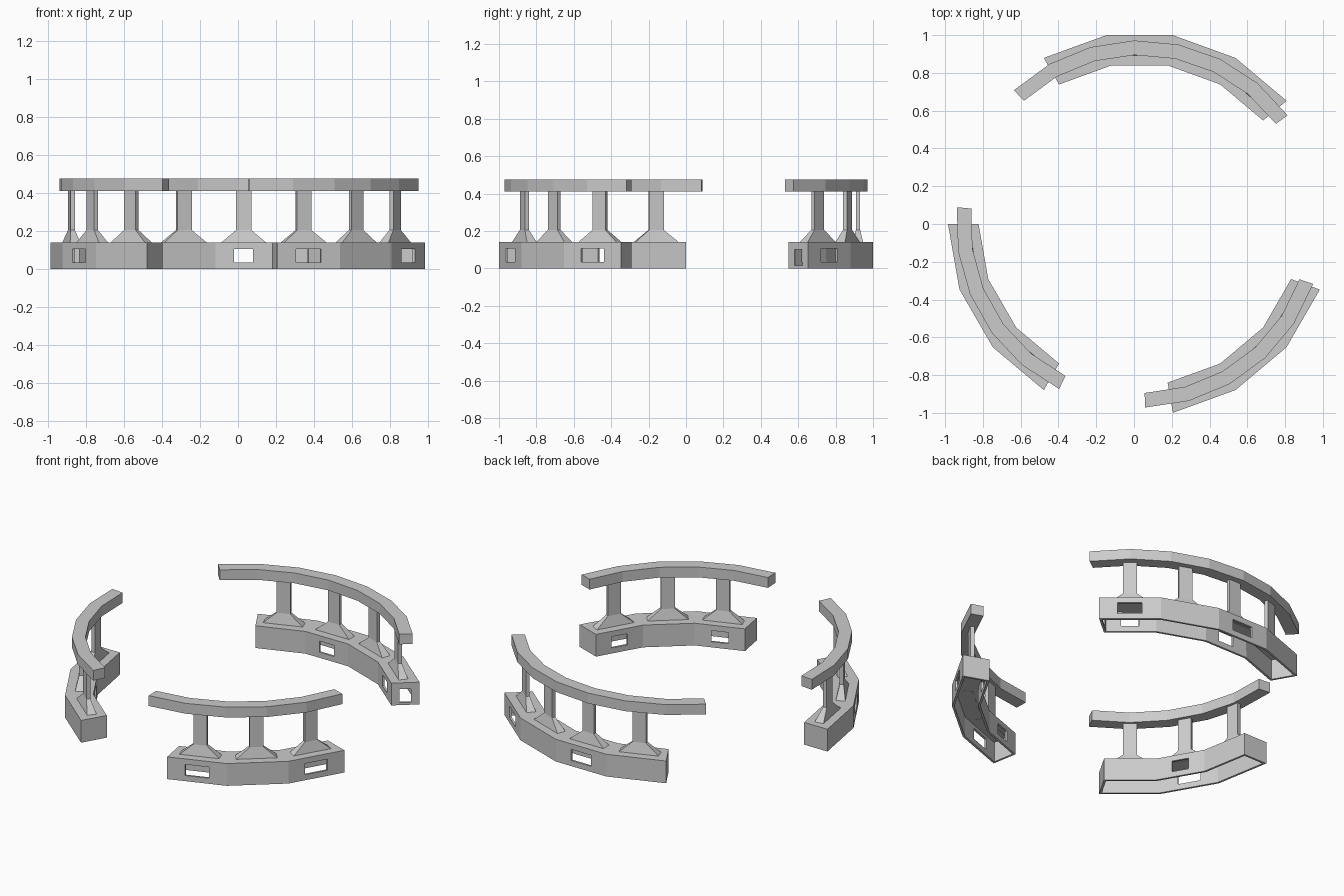
import bpy, bmesh, math
from mathutils import Vector

if "Cube" in bpy.data.objects:
    bpy.data.objects.remove(bpy.data.objects["Cube"])

CX = 0.03                       # ring centre on x
R_IN, R_OUT = 0.853, 1.015      # base radii (18-sided ring)
MID = (R_IN + R_OUT) / 2 * math.cos(math.radians(10))
STEP = 360 / 26                 # rail is a 26-sided ring


def polar(r, t, z, deg):
    """Point at radius r, tangential offset t, height z, turned to deg."""
    a = math.radians(deg)
    return Vector((CX + r * math.cos(a) - t * math.sin(a),
                   r * math.sin(a) + t * math.cos(a), z))


def loft(name, rings, open_first_side=False):
    """Skin four-point rings into a closed body with capped ends."""
    bm = bmesh.new()
    vs = [[bm.verts.new(p) for p in ring] for ring in rings]
    bm.faces.new(vs[0])
    bm.faces.new(vs[-1][::-1])
    for a, b in zip(vs, vs[1:]):
        for i in range(1 if open_first_side else 0, 4):
            j = (i + 1) % 4
            bm.faces.new((a[i], b[i], b[j], a[j]))
    bmesh.ops.recalc_face_normals(bm, faces=bm.faces)
    me = bpy.data.meshes.new(name)
    bm.to_mesh(me)
    bm.free()
    ob = bpy.data.objects.new(name, me)
    bpy.context.collection.objects.link(ob)
    return ob


def section(deg, r0, r1, z0, z1):
    return [polar(r, 0, z, deg) for r, z in ((r1, z0), (r0, z0), (r0, z1), (r1, z1))]


def rect(deg, w, d, z):
    return [polar(MID + x * d / 2, y * w / 2, z, deg)
            for x, y in ((-1, -1), (1, -1), (1, 1), (-1, 1))]


def apply(ob, mod):
    bpy.context.view_layer.objects.active = ob
    bpy.ops.object.modifier_apply(modifier=mod.name)


def cut(ob, cutter):
    m = ob.modifiers.new("opening", 'BOOLEAN')
    m.operation, m.solver, m.object = 'DIFFERENCE', 'EXACT', cutter
    cutter.hide_render = True
    apply(ob, m)
    bpy.data.objects.remove(cutter)


def window(deg):
    """Wedge opening, wider on the outside of the ring."""
    rings = []
    for r, w in ((0.79, 0.0875), (1.05, 0.1525)):
        rings.append([polar(r, s * w / 2, z, deg)
                      for s, z in ((-1, 0.035), (1, 0.035), (1, 0.105), (-1, 0.105))])
    return loft("window_cutter", rings)


# name, base start, base segments, first rail vertex, rail segments, window angles
SECTIONS = (("back", 40, 4, 0, 7, (50, 90)),
            ("left", 180, 3, 10, 5, (210,)),
            ("front_right", 280, 3, 17, 5, (290, 330)))

for name, start, n, k, m, windows in SECTIONS:
    # hollow plinth, open underneath
    base = loft(name + "_base", [section(start + 20 * i, R_IN, R_OUT, 0, 0.14)
                                 for i in range(n + 1)], True)
    shell = base.modifiers.new("shell", 'SOLIDIFY')
    shell.thickness, shell.offset, shell.use_even_offset = 0.013, -1, True
    apply(base, shell)
    for deg in windows:
        cut(base, window(deg))
    if name == "back":
        # small doorway in the end wall
        rc = (R_IN + R_OUT) / 2
        cut(base, loft("door_cutter", [
            [polar(rc + x, t, z, 40) for x, z in
             ((-0.033, 0.015), (0.033, 0.015), (0.033, 0.1), (-0.033, 0.1))]
            for t in (-0.05, 0.05)]))
    # flared balusters, one per plinth segment
    for i in range(n):
        deg = start + 10 + 20 * i
        loft(f"{name}_baluster_{i + 1}", [rect(deg, 0.235, 0.055, 0.125),
                                          rect(deg, 0.235, 0.055, 0.14),
                                          rect(deg, 0.08, 0.023, 0.205),
                                          rect(deg, 0.08, 0.023, 0.415)])
    # handrail
    loft(name + "_rail", [section(36.3 + STEP * (k + i), 0.895, 0.972, 0.41, 0.475)
                          for i in range(m + 1)])
